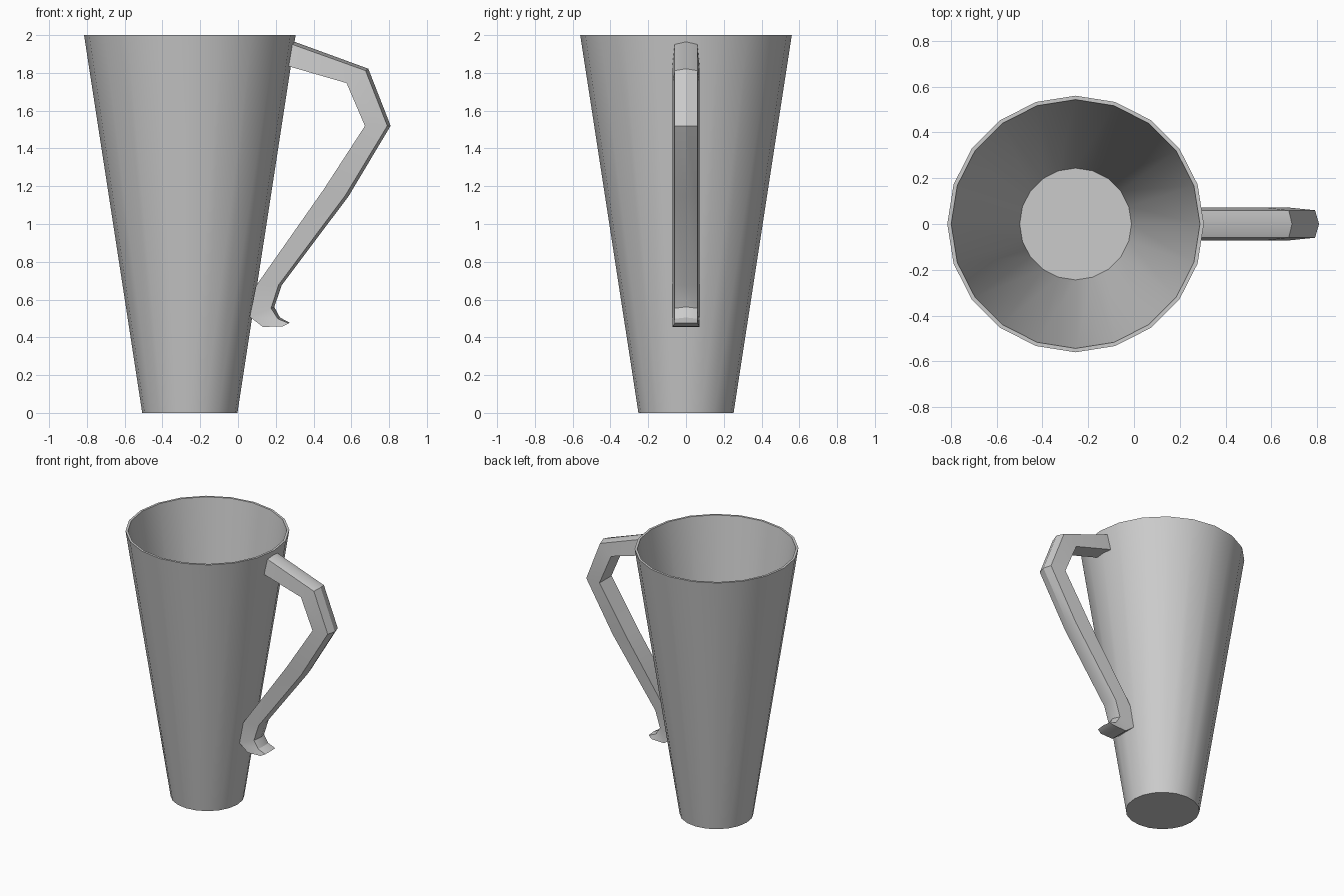
import bpy, bmesh
from math import cos, sin, pi
from mathutils import Vector

if "Cube" in bpy.data.objects:
    bpy.data.objects.remove(bpy.data.objects["Cube"])


def make_object(name, bm):
    bmesh.ops.recalc_face_normals(bm, faces=bm.faces)
    mesh = bpy.data.meshes.new(name)
    bm.to_mesh(mesh)
    bm.free()
    obj = bpy.data.objects.new(name, mesh)
    bpy.context.collection.objects.link(obj)
    bpy.ops.object.select_all(action='DESELECT')
    obj.select_set(True)
    bpy.context.view_layer.objects.active = obj
    bpy.ops.object.shade_smooth_by_angle(angle=pi / 6)
    return obj


def loft(name, rings):
    """Skin a row of equal-length closed rings and cap both ends."""
    bm = bmesh.new()
    loops = [[bm.verts.new(p) for p in ring] for ring in rings]
    n = len(loops[0])
    for a, b in zip(loops, loops[1:]):
        for i in range(n):
            j = (i + 1) % n
            bm.faces.new((a[i], a[j], b[j], b[i]))
    bm.faces.new(loops[0])
    bm.faces.new(loops[-1])
    return make_object(name, bm)


# Tapered 20-sided cup: outer wall, rim, inner wall, floor
SIDES, CUP_X = 20, -0.255
profile = [(0.252, 0), (0.56, 2), (0.543, 2), (0.244, 0.015)]
loft("cup", [[(CUP_X + r * cos(2 * pi * i / SIDES), r * sin(2 * pi * i / SIDES), z)
              for i in range(SIDES)] for r, z in profile])

# Handle stations: inner x, z and outer x, z from the rim down to the curled tip
stations = [
    (0.268, 1.835, 0.285, 1.97),
    (0.575, 1.746, 0.69, 1.822),
    (0.672, 1.519, 0.808, 1.52),
    (0.455, 1.185, 0.586, 1.148),
    (0.095, 0.672, 0.232, 0.677),
    (0.063, 0.508, 0.192, 0.561),
    (0.132, 0.455, 0.222, 0.505),
    (0.237, 0.458, 0.274, 0.477),
]
rings = []
for ix, iz, ox, oz in stations:
    inner, outer = Vector((ix, 0, iz)), Vector((ox, 0, oz))
    edge = outer.lerp(inner, 0.13)
    wide, narrow = Vector((0, 0.072, 0)), Vector((0, 0.06, 0))
    rings.append([inner - wide, edge - narrow, outer, edge + narrow, inner + wide])
loft("handle", rings)
